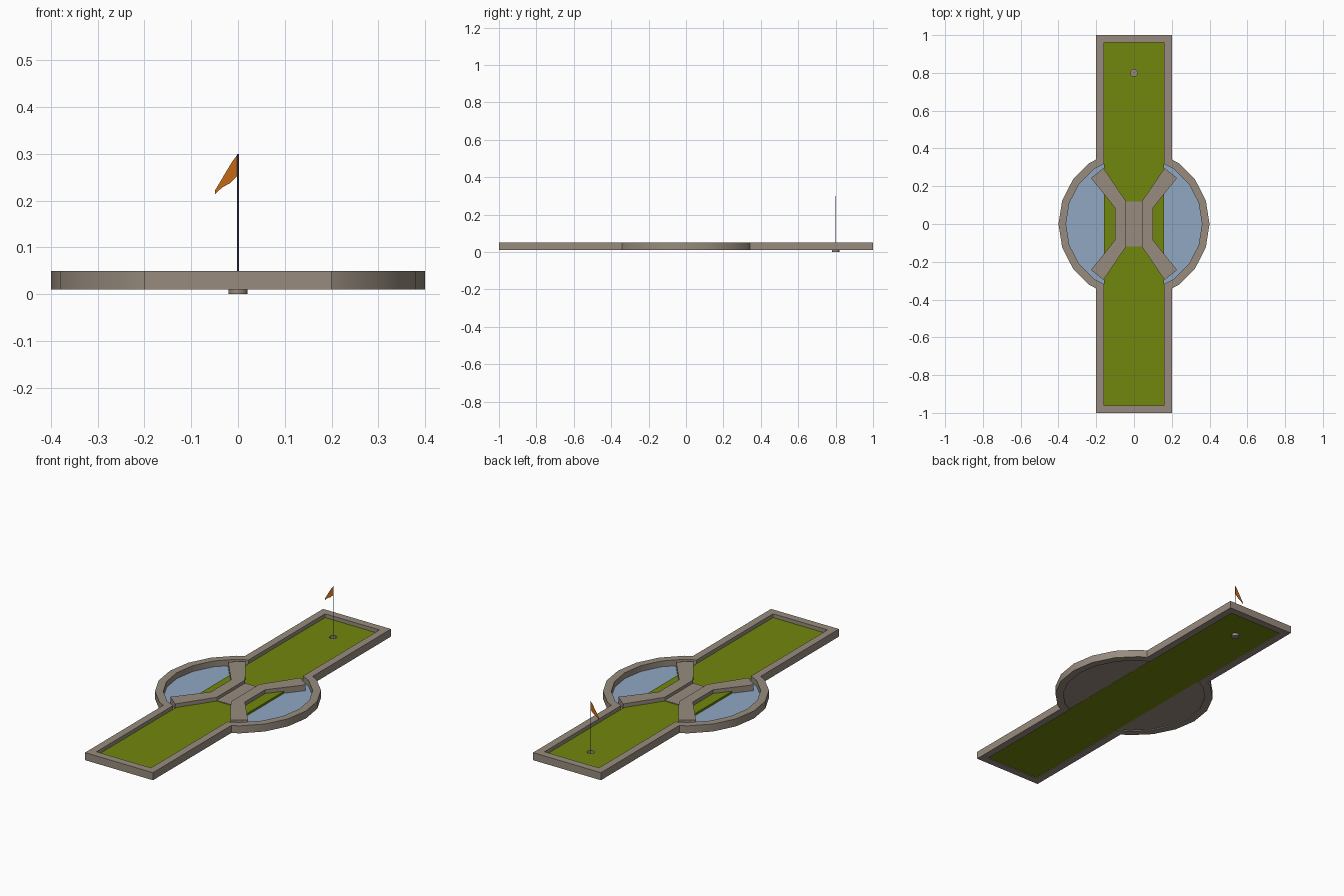
import bpy, bmesh, math

if "Cube" in bpy.data.objects:
    bpy.data.objects.remove(bpy.data.objects["Cube"])


def material(name, rgb):
    m = bpy.data.materials.new(name)
    m.diffuse_color = (*rgb, 1)
    m.use_nodes = True
    m.node_tree.nodes["Principled BSDF"].inputs["Base Color"].default_value = m.diffuse_color
    return m


STONE = material("grey_brown_border", (0.31, 0.26, 0.21))
GREEN = material("grass_green", (0.165, 0.24, 0.004))
BLUE = material("water_blue", (0.28, 0.39, 0.54))
ORANGE = material("flag_orange", (0.55, 0.14, 0.007))
SLATE = material("pole_slate", (0.08, 0.09, 0.16))


def prism(name, shapes, z0, z1, mat):
    """Extrude shapes; each shape is a list of loops (outline, then holes)."""
    bm = bmesh.new()
    for loops in shapes:
        edges = []
        for loop in loops:
            vs = [bm.verts.new((x, y, z0)) for x, y in loop]
            edges += [bm.edges.new((vs[i - 1], vs[i])) for i in range(len(vs))]
        bmesh.ops.triangle_fill(bm, use_beauty=True, edges=edges, normal=(0, 0, 1))
    top = bmesh.ops.extrude_face_region(bm, geom=bm.faces[:], use_keep_orig=True)
    for v in top["geom"]:
        if isinstance(v, bmesh.types.BMVert):
            v.co.z = z1
    bmesh.ops.recalc_face_normals(bm, faces=bm.faces[:])
    me = bpy.data.meshes.new(name)
    bm.to_mesh(me)
    bm.free()
    ob = bpy.data.objects.new(name, me)
    bpy.context.collection.objects.link(ob)
    me.materials.append(mat)
    bpy.context.view_layer.objects.active = ob
    bpy.ops.object.select_all(action='DESELECT')
    ob.select_set(True)
    bpy.ops.object.shade_smooth_by_angle()
    return ob


def mirrored(loop):
    return [(-x, y) for x, y in loop]


def circle(r, n, cx=0, cy=0):
    return [(cx + r * math.cos(2 * math.pi * i / n),
             cy + r * math.sin(2 * math.pi * i / n)) for i in range(n)]


def pool_arc(r, x):
    """Right side of a 20-sided circle, clipped where it meets the lane at x."""
    ring = circle(r, 20)
    a, b = ring[3], ring[4]
    y = a[1] + (b[1] - a[1]) * (a[0] - x) / (a[0] - b[0])
    half = [(x, y), ring[3], ring[2], ring[1]]
    return half + [(r, 0)] + [(px, -py) for px, py in reversed(half)]


def lane_outline(r, x, y):
    right = [(x, y)] + pool_arc(r, x) + [(x, -y)]
    return right + [(-px, -py) for px, py in right]


# Border wall around lane and round pond
prism("border_wall", [[lane_outline(0.4, 0.2, 1.0), lane_outline(0.36, 0.16, 0.96)]],
      0.01, 0.05, STONE)

# Grass lane with the hole cut through it
lane = [(0.16, 0.96), (-0.16, 0.96), (-0.16, -0.96), (0.16, -0.96)]
hole = circle(0.02, 12, 0, 0.8)
prism("grass_lane", [[lane, hole]], 0.014, 0.03, GREEN)

# Two half ponds, water over a stone bed
pond = pool_arc(0.36, 0.16)
prism("pond_bed", [[pond], [mirrored(pond)]], 0.015, 0.017, STONE)
prism("pond_water", [[pond], [mirrored(pond)]], 0.017, 0.019, BLUE)

# Funnel walls leading to the narrow bridge
half = [(0.042, 0.12), (0.162, 0.296), (0.228, 0.243), (0.1, 0.085)]
guide = half + [(x, -y) for x, y in reversed(half)]
prism("funnel_walls", [[guide], [mirrored(guide)]], 0.018, 0.05, STONE)
prism("bridge_deck", [[[(-0.042, -0.12), (0.042, -0.12), (0.042, 0.12), (-0.042, 0.12)]]],
      0.028, 0.034, STONE)

# Hole cup
prism("cup_wall", [[hole, circle(0.0185, 12, 0, 0.8)]], 0.0, 0.03, STONE)
prism("cup_base", [[circle(0.0185, 12, 0, 0.8)]], 0.0, 0.002, STONE)

# Flag pole and pennant
prism("flag_pole", [[circle(0.002, 8, 0, 0.8)]], 0.002, 0.3, SLATE)
pennant = [(0, 0.3), (-0.012, 0.284), (-0.03, 0.254), (-0.049, 0.222), (-0.049, 0.214),
           (-0.034, 0.228), (-0.016, 0.238), (0, 0.254)]
flag = prism("pennant", [[pennant]], -0.0005, 0.0005, ORANGE)
flag.rotation_euler.x = math.pi / 2
flag.location.y = 0.8
